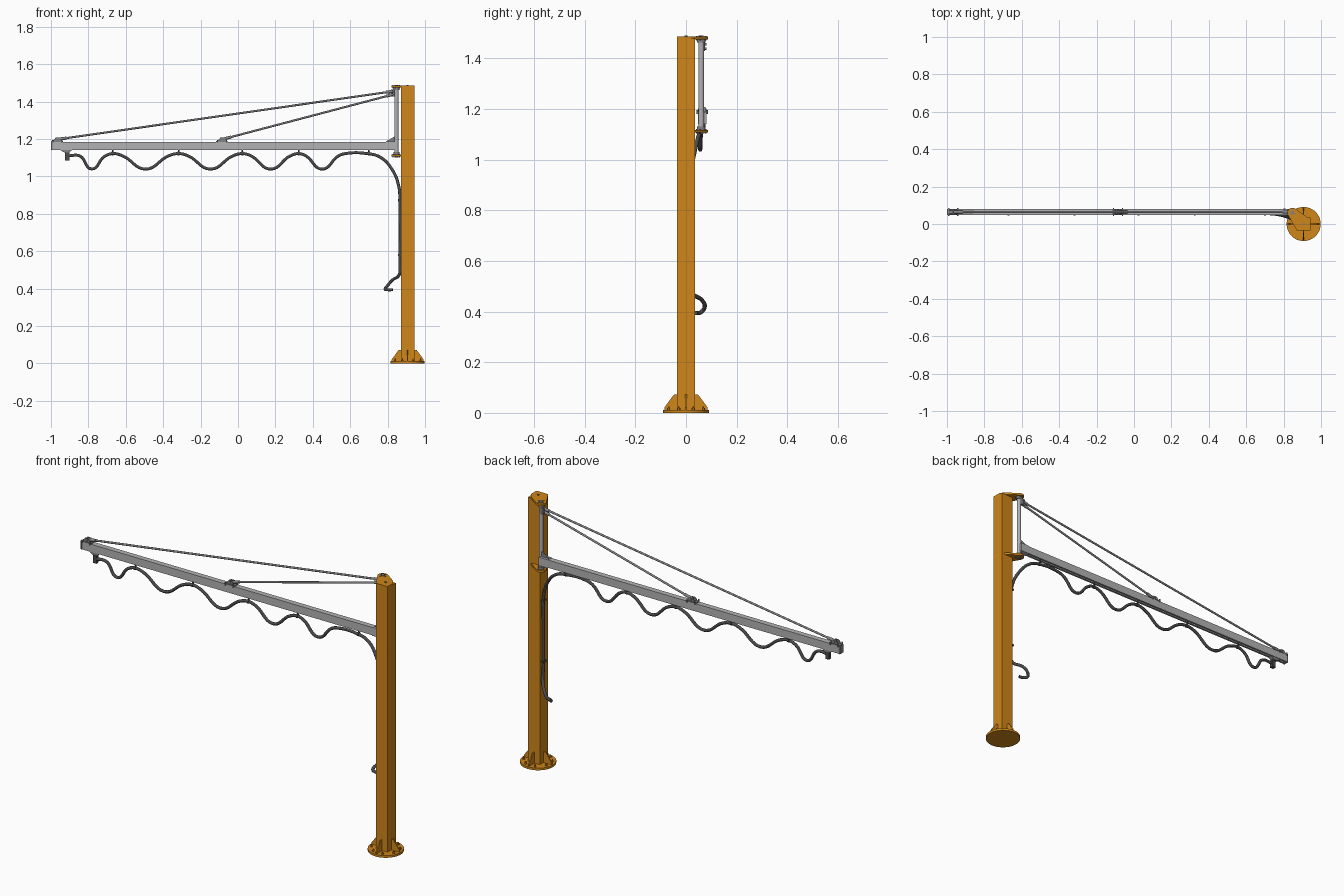
import bpy, bmesh
from math import pi, sin, cos, radians
from mathutils import Vector, Matrix

if "Cube" in bpy.data.objects:
    bpy.data.objects.remove(bpy.data.objects["Cube"])

def material(name, rgb):
    m = bpy.data.materials.new(name)
    m.diffuse_color = (*rgb, 1)
    m.use_nodes = True
    m.node_tree.nodes["Principled BSDF"].inputs["Base Color"].default_value = m.diffuse_color
    return m

ORANGE = material("orange_paint", (0.62, 0.24, 0.01))
DARK = material("dark_rubber", (0.07, 0.07, 0.075))
STEEL = material("steel", (0.23, 0.23, 0.24))
ALU = material("aluminium", (0.45, 0.45, 0.46))

def add_mesh(name, bm, mat):
    bmesh.ops.recalc_face_normals(bm, faces=bm.faces)
    me = bpy.data.meshes.new(name)
    bm.to_mesh(me)
    bm.free()
    ob = bpy.data.objects.new(name, me)
    bpy.context.collection.objects.link(ob)
    me.materials.append(mat)
    bpy.ops.object.select_all(action='DESELECT')
    ob.select_set(True)
    bpy.context.view_layer.objects.active = ob
    bpy.ops.object.shade_smooth_by_angle(angle=radians(35))
    return ob

def box(name, x, y, z, mat):
    bm = bmesh.new()
    bmesh.ops.create_cube(bm, size=1)
    for v in bm.verts:
        for i, (a, b) in enumerate((x, y, z)):
            v.co[i] = (a + b) / 2 + v.co[i] * (b - a)
    return add_mesh(name, bm, mat)

def rod(name, a, b, r, mat, n=16):
    a, b = Vector(a), Vector(b)
    d = b - a
    bm = bmesh.new()
    m = Matrix.Translation((a + b) / 2) @ d.to_track_quat('Z', 'Y').to_matrix().to_4x4()
    bmesh.ops.create_cone(bm, cap_ends=True, segments=n, radius1=r, radius2=r, depth=d.length, matrix=m)
    return add_mesh(name, bm, mat)

def prism(name, pts, offset, mat):
    """Extrude a closed outline of 3D points along an offset."""
    bm = bmesh.new()
    f = bm.faces.new([bm.verts.new(p) for p in pts])
    ext = bmesh.ops.extrude_face_region(bm, geom=[f])
    bmesh.ops.translate(bm, vec=offset, verts=[g for g in ext["geom"] if isinstance(g, bmesh.types.BMVert)])
    return add_mesh(name, bm, mat)

CX, H = 0.907, 0.036          # column centre and half width
PX, PY = 0.847, 0.060         # pivot axis
BY = 0.064                    # beam centre line

# Column and round base
box("column", (CX - H, CX + H), (-H, H), (0.01, 1.478), ORANGE)
rod("base_plate", (CX, 0, 0), (CX, 0, 0.012), 0.091, ORANGE, 48)
for i in range(4):
    a = i * pi / 2
    u, t = Vector((cos(a), sin(a), 0)), Vector((-sin(a), cos(a), 0))
    c = Vector((CX, 0, 0)) - t * 0.003
    outline = [(0.034, 0.012), (0.085, 0.012), (0.085, 0.022), (0.048, 0.072), (0.034, 0.072)]
    prism(f"base_gusset_{i}", [c + u * r + Vector((0, 0, z)) for r, z in outline], t * 0.006, ORANGE)
for i in range(8):
    a = radians(22.5 + 45 * i)
    x, y = CX + 0.074 * cos(a), 0.074 * sin(a)
    rod(f"base_bolt_{i}", (x, y, 0.012), (x, y, 0.019), 0.006, ORANGE, 6)
    rod(f"base_stud_{i}", (x, y, 0.012), (x, y, 0.026), 0.003, ORANGE, 12)

# Pivot bracket plates, rounded about the pivot axis
arc = [(PX + 0.027 * cos(radians(d)), PY + 0.027 * sin(radians(d))) for d in range(50, 216, 15)]
plate = [(CX - H, -H), (CX + H, -H), (CX + H, 0.012), (CX + 0.02, H)] + arc
for name, z in (("lower", 1.106), ("upper", 1.474)):
    prism(name + "_bracket", [(x, y, z) for x, y in plate], (0, 0, 0.011), ORANGE)
    rod(name + "_pivot_pin", (PX, PY, z - 0.005), (PX, PY, z + 0.016), 0.010, STEEL, 24)
    for k, d in enumerate((75, 165, 255, 345)):
        x, y = PX + 0.018 * cos(radians(d)), PY + 0.018 * sin(radians(d))
        rod(f"{name}_bracket_bolt_{k}", (x, y, z - 0.004), (x, y, z + 0.014), 0.0035, STEEL, 6)
rod("top_cap_bolt", (CX, 0, 1.484), (CX, 0, 1.489), 0.006, STEEL, 6)

# Swivel mast with collars
rod("swivel_mast", (PX, PY, 1.117), (PX, PY, 1.474), 0.0115, ALU, 32)
for i, (a, b) in enumerate(((1.117, 1.130), (1.461, 1.474))):
    rod(f"mast_collar_{i}", (PX, PY, a), (PX, PY, b), 0.016, STEEL, 32)

# Beam: hollow rail with a slot along the underside
w, z0, z1, t, s = 0.015, 1.142, 1.185, 0.003, 0.005
half = [(s, z0 + 0.005), (s, z0), (w, z0), (w, z1)]
inner = [(w - t, z1 - t), (w - t, z0 + t), (s + 0.002, z0 + t), (s + 0.002, z0 + 0.005)]
right = half[1:]
profile = [(s, z0)] + right[1:] + [(-y, z) for y, z in reversed(right[1:])] + [(-s, z0)]
profile += [(-s, z0 + t), (-w + t, z0 + t), (-w + t, z1 - t), (w - t, z1 - t), (w - t, z0 + t), (s, z0 + t)]
prism("beam_rail", [(-0.995, BY + y, z) for y, z in profile], (1.825, 0, 0), ALU)
box("beam_end_cap", (-1.0, -0.993), (BY - 0.016, BY + 0.016), (1.141, 1.187), STEEL)
box("beam_root", (0.79, 0.848), (BY - 0.017, BY + 0.017), (1.140, 1.187), ALU)
prism("root_gusset", [(0.79, BY - 0.004, 1.186), (0.838, BY - 0.004, 1.186), (0.838, BY - 0.004, 1.214)],
      (0, 0.008, 0), STEEL)

# Tie rods with beam clamps and mast lugs
for name, x, zt in (("outer", -0.985, 1.455), ("inner", -0.105, 1.438)):
    a, b = Vector((x + 0.02, BY, 1.198)), Vector((0.828, BY, zt))
    d = (b - a).normalized()
    rod(name + "_tie_rod", a, b, 0.0055, STEEL)
    rod(name + "_beam_sleeve", a, a + d * 0.05, 0.008, STEEL)
    rod(name + "_mast_sleeve", b - d * 0.035, b, 0.008, STEEL)
    box(name + "_clamp_plate", (x - 0.012, x + 0.05), (BY - 0.017, BY + 0.017), (1.185, 1.189), STEEL)
    for side in (-1, 1):
        y = BY + side * 0.010
        prism(f"{name}_clamp_cheek_{side}", [(x - 0.005, y - 0.002, 1.188), (x + 0.045, y - 0.002, 1.188),
              (x + 0.032, y - 0.002, 1.207), (x + 0.01, y - 0.002, 1.207)], (0, 0.004, 0), STEEL)
        for k in (-0.005, 0.043):
            yb = BY + side * 0.018
            rod(f"{name}_clamp_bolt_{side}_{k}", (x + k, yb, 1.180), (x + k, yb, 1.195), 0.004, STEEL, 6)
    rod(name + "_clamp_pin", (x + 0.022, BY - 0.016, 1.198), (x + 0.022, BY + 0.016, 1.198), 0.004, STEEL)
    box(name + "_mast_lug", (0.818, PX), (BY + 0.006, BY + 0.011), (zt - 0.010, zt + 0.009), STEEL)
    rod(name + "_lug_pin", (0.826, BY - 0.012, zt), (0.826, BY + 0.016, zt), 0.005, STEEL)

# Cable end fitting below the beam tip
prism("tip_hanger", [(-0.955, BY - 0.012, 1.143), (-0.885, BY - 0.012, 1.143), (-0.905, BY - 0.012, 1.126),
                     (-0.925, BY - 0.012, 1.126)], (0, 0.024, 0), STEEL)
box("cable_plug", (-0.924, -0.902), (BY - 0.017, BY + 0.003), (1.086, 1.128), DARK)

# Festooned cable: sagging loops, drop along the column, loose hook
CY = 0.056
hangs = [-0.67, -0.318, 0.024, 0.325, 0.575]
path = [(-0.91, CY, 1.110), (-0.845, CY, 1.109), (-0.782, CY, 1.040), (-0.715, CY, 1.106), (-0.67, CY, 1.122)]
for a, b in zip(hangs[:-1], hangs[1:]):
    L = b - a
    path += [(a + L * 0.15, CY, 1.110), (a + L * 0.5, CY, 1.039), (b - L * 0.15, CY, 1.110), (b, CY, 1.122)]
path += [(0.69, CY, 1.122), (0.76, 0.052, 1.103), (0.825, 0.035, 1.035), (0.861, 0.018, 0.94), (0.865, 0.015, 0.86),
         (0.865, 0.015, 0.54), (0.862, 0.024, 0.475), (0.825, 0.063, 0.445), (0.803, 0.074, 0.42),
         (0.787, 0.060, 0.398), (0.800, 0.045, 0.394), (0.827, 0.038, 0.394)]
cu = bpy.data.curves.new("cable", 'CURVE')
cu.dimensions = '3D'
cu.bevel_depth, cu.bevel_resolution, cu.resolution_u, cu.use_fill_caps = 0.0082, 3, 8, True
sp = cu.splines.new('BEZIER')
sp.bezier_points.add(len(path) - 1)
for p, co in zip(sp.bezier_points, path):
    p.co = co
    p.handle_left_type = p.handle_right_type = 'AUTO'
cu.materials.append(DARK)
cable = bpy.data.objects.new("cable", cu)
bpy.context.collection.objects.link(cable)
bpy.ops.object.select_all(action='DESELECT')
cable.select_set(True)
bpy.context.view_layer.objects.active = cable
bpy.ops.object.convert(target='MESH')

# Cable hangers under the rail and clips on the column
for i, x in enumerate(hangs[:4] + [0.70]):
    rod(f"hanger_stem_{i}", (x, BY - 0.004, 1.125), (x, BY - 0.004, 1.146), 0.004, DARK, 12)
    rod(f"hanger_ring_{i}", (x - 0.005, CY, 1.122), (x + 0.005, CY, 1.122), 0.0105, DARK)
for i, z in enumerate((0.92, 0.58)):
    box(f"column_clip_{i}", (0.855, 0.873), (0.003, 0.027), (z - 0.005, z + 0.005), DARK)
